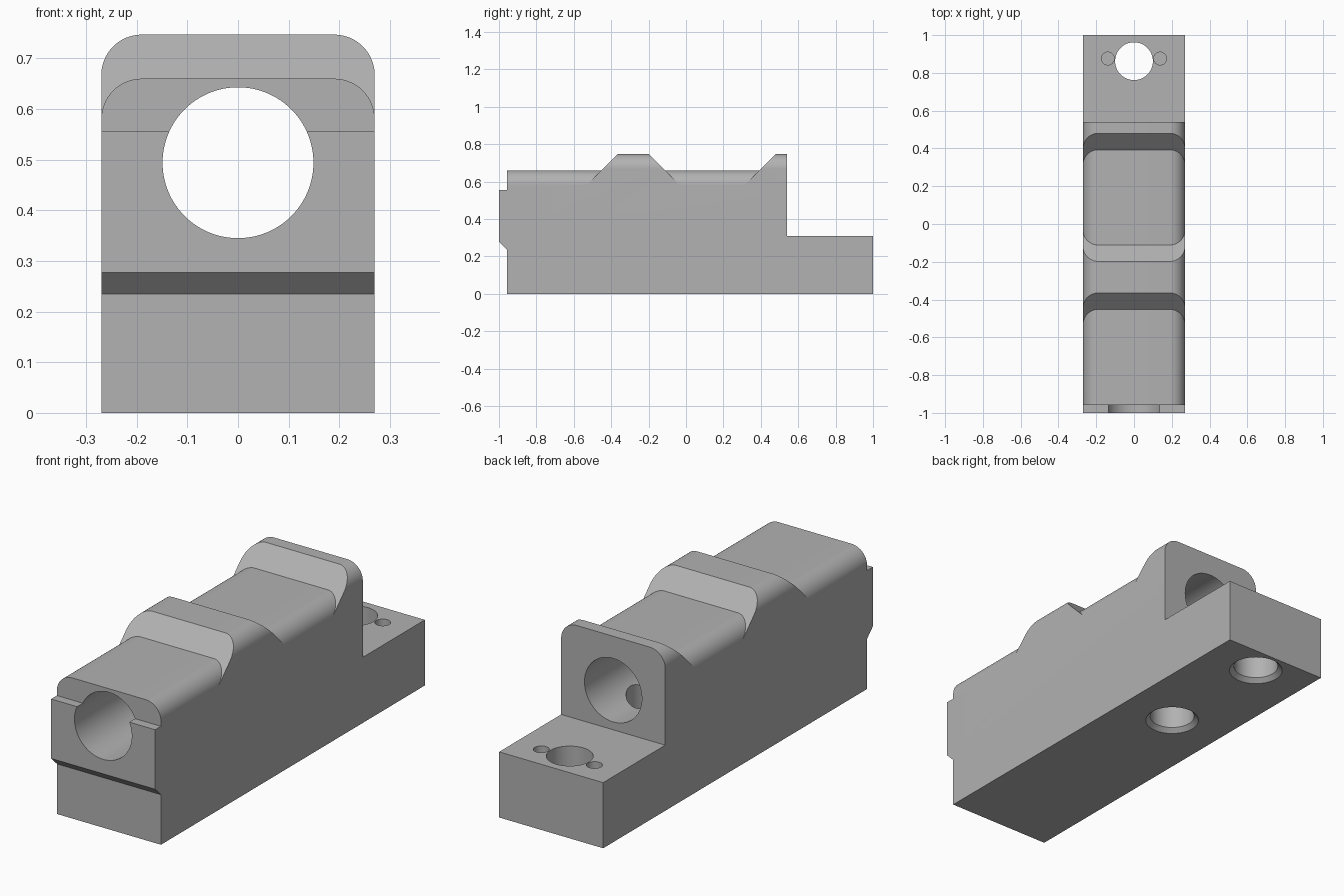
import bpy, bmesh, math

HALF_W, LOW, HIGH, FILLET = 0.27, 0.66, 0.747, 0.08
BACK = 0.54  # rear wall of the tall section

if "Cube" in bpy.data.objects:
    bpy.data.objects.remove(bpy.data.objects["Cube"], do_unlink=True)

grey = bpy.data.materials.new("plain grey")
grey.use_nodes = True
colour = (0.445, 0.445, 0.445, 1)
grey.diffuse_color = colour
grey.node_tree.nodes["Principled BSDF"].inputs["Base Color"].default_value = colour


def add_object(name, bm):
    bmesh.ops.recalc_face_normals(bm, faces=bm.faces)
    mesh = bpy.data.meshes.new(name)
    bm.to_mesh(mesh)
    bm.free()
    mesh.materials.append(grey)
    obj = bpy.data.objects.new(name, mesh)
    bpy.context.collection.objects.link(obj)
    return obj


def loft(bm, rings):
    """Skin a list of equal rings and cap both ends."""
    loops = [[bm.verts.new(p) for p in ring] for ring in rings]
    n = len(loops[0])
    for a, b in zip(loops, loops[1:]):
        for i in range(n):
            bm.faces.new((a[i], a[(i + 1) % n], b[(i + 1) % n], b[i]))
    bm.faces.new(loops[0])
    bm.faces.new(loops[-1])


def hump(name, y0, y1, back_slope):
    """Raised, round-shouldered ridge whose ends slope with height."""
    section = [(HALF_W, 0.45)]
    for side in (1, -1):
        for i in range(17):
            t = math.pi / 2 * i / 16
            t = t if side > 0 else math.pi / 2 - t
            section.append((side * (HALF_W - FILLET + FILLET * math.cos(t)),
                            HIGH - FILLET + FILLET * math.sin(t)))
    section.append((-HALF_W, 0.45))
    bm = bmesh.new()
    loft(bm, [[(x, y0 - (HIGH - z), z) for x, z in section],
              [(x, y1 + back_slope * (HIGH - z), z) for x, z in section]])
    return add_object(name, bm)


def turned_cutter(name, rings, centre, along_y=False, sides=64):
    """Round cutter from (radius, position along axis) pairs."""
    bm = bmesh.new()
    points = []
    for r, d in rings:
        ring = []
        for i in range(sides):
            a = 2 * math.pi * i / sides
            u, v = r * math.cos(a), r * math.sin(a)
            ring.append((centre[0] + u, d, centre[1] + v) if along_y
                        else (centre[0] + u, centre[1] + v, d))
        points.append(ring)
    loft(bm, points)
    return add_object(name, bm)


def combine(target, tool, operation):
    """Apply an exact boolean and drop the tool."""
    mod = target.modifiers.new(operation.lower(), 'BOOLEAN')
    mod.operation, mod.solver, mod.object = operation, 'EXACT', tool
    bpy.context.view_layer.update()
    graph = bpy.context.evaluated_depsgraph_get()
    mesh = bpy.data.meshes.new_from_object(target.evaluated_get(graph))
    target.modifiers.clear()
    target.data = mesh
    bpy.data.objects.remove(tool, do_unlink=True)


# Main block: side profile with front lip and rear step
profile = [(-0.957, 0), (1, 0), (1, 0.308), (BACK, 0.308), (BACK, LOW),
           (-0.957, LOW), (-0.957, 0.556), (-1, 0.556), (-1, 0.277), (-0.957, 0.235)]
bm = bmesh.new()
loft(bm, [[(x, y, z) for y, z in profile] for x in (-HALF_W, HALF_W)])
shoulders = [e for e in bm.edges
             if all(v.co.z > LOW - 0.001 for v in e.verts)
             and abs(e.verts[0].co.x - e.verts[1].co.x) < 0.001]
bmesh.ops.bevel(bm, geom=shoulders, offset=FILLET, segments=16, profile=0.5,
                affect='EDGES')
body = add_object("slide_block", bm)

# Raised ridges
combine(body, hump("middle_ridge", -0.365, -0.198, 1), 'UNION')
combine(body, hump("rear_ridge", 0.48, BACK, 0), 'UNION')

# Long bore, chamfered bottom holes and blind pin holes
BORE_Z = 0.494
combine(body, turned_cutter("bore", [(0.149, -1.1), (0.149, 0.7)], (0, BORE_Z), True, 96),
        'DIFFERENCE')
for y in (0.862, 0.27):
    rings = [(0.13, -0.01), (0.1, 0.02), (0.1, 0.45)]
    combine(body, turned_cutter("bolt_hole", rings, (0, y)), 'DIFFERENCE')
for side in (-1, 1):
    combine(body, turned_cutter("pin_hole", [(0.034, 0.2), (0.034, 0.4)],
                                (side * 0.138, 0.876), False, 32), 'DIFFERENCE')

# Tidy coplanar seams, then shade
bm = bmesh.new()
bm.from_mesh(body.data)
bmesh.ops.remove_doubles(bm, verts=bm.verts, dist=0.0002)
bmesh.ops.dissolve_limit(bm, angle_limit=0.005, verts=bm.verts, edges=bm.edges)
bm.to_mesh(body.data)
bm.free()
bpy.ops.object.select_all(action='DESELECT')
body.select_set(True)
bpy.context.view_layer.objects.active = body
bpy.ops.object.shade_smooth_by_angle(angle=math.radians(30))
